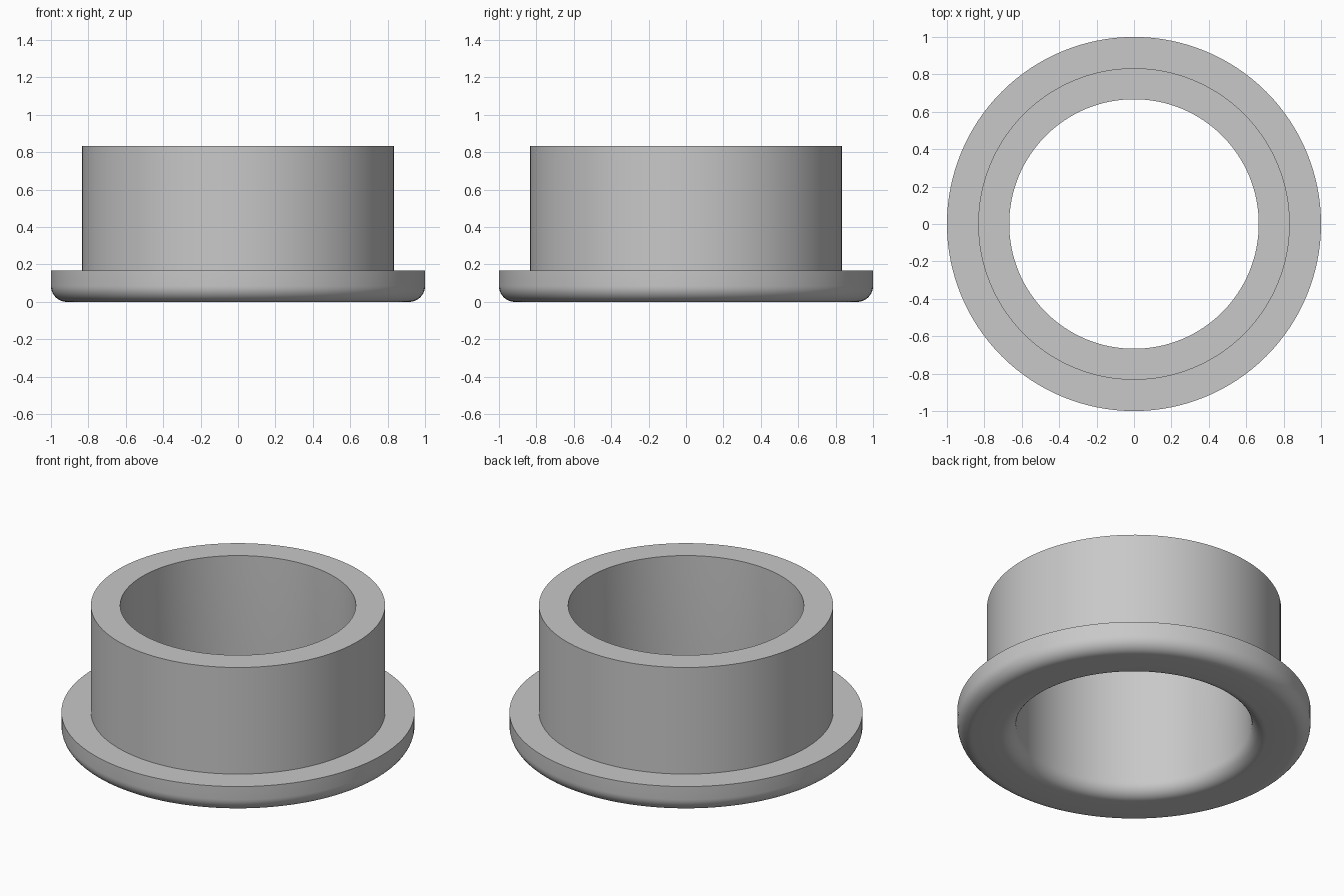
import bpy
import bmesh
from math import sin, cos, pi, radians

cube = bpy.data.objects.get("Cube")
if cube:
    bpy.data.objects.remove(cube, do_unlink=True)

SEGMENTS = 128
BORE, SLEEVE, FLANGE = 0.667, 0.833, 1.0
HEIGHT, FLANGE_TOP, FILLET = 0.833, 0.167, 0.085


def arc(cx, cz, start, end, steps=10):
    """Quarter-round points in the radius/height plane."""
    angles = [start + (end - start) * i / steps for i in range(steps + 1)]
    return [(cx + FILLET * cos(a), cz + FILLET * sin(a)) for a in angles]


# Closed cross-section: rounded foot, flange step, sleeve, bore
profile = arc(BORE + FILLET, FILLET, pi, 1.5 * pi)
profile += arc(FLANGE - FILLET, FILLET, 1.5 * pi, 2 * pi)
profile += [(FLANGE, FLANGE_TOP), (SLEEVE, FLANGE_TOP),
            (SLEEVE, HEIGHT), (BORE, HEIGHT)]

# Revolve the section into the flanged bushing
bm = bmesh.new()
rings = []
for s in range(SEGMENTS):
    a = 2 * pi * s / SEGMENTS
    rings.append([bm.verts.new((r * cos(a), r * sin(a), z)) for r, z in profile])
for s in range(SEGMENTS):
    here, there = rings[s], rings[(s + 1) % SEGMENTS]
    for i in range(len(profile)):
        j = (i + 1) % len(profile)
        bm.faces.new((here[i], there[i], there[j], here[j]))
bmesh.ops.recalc_face_normals(bm, faces=bm.faces)

mesh = bpy.data.meshes.new("flanged_bushing")
bm.to_mesh(mesh)
bm.free()
bushing = bpy.data.objects.new("flanged_bushing", mesh)
bpy.context.collection.objects.link(bushing)

# Plain grey finish
grey = bpy.data.materials.new("light grey")
grey.use_nodes = True
colour = (0.58, 0.58, 0.58, 1)
grey.diffuse_color = colour
grey.node_tree.nodes["Principled BSDF"].inputs["Base Color"].default_value = colour
mesh.materials.append(grey)

# Smooth curved walls, crisp corners
bpy.ops.object.select_all(action="DESELECT")
bushing.select_set(True)
bpy.context.view_layer.objects.active = bushing
bpy.ops.object.shade_smooth_by_angle(angle=radians(30))
